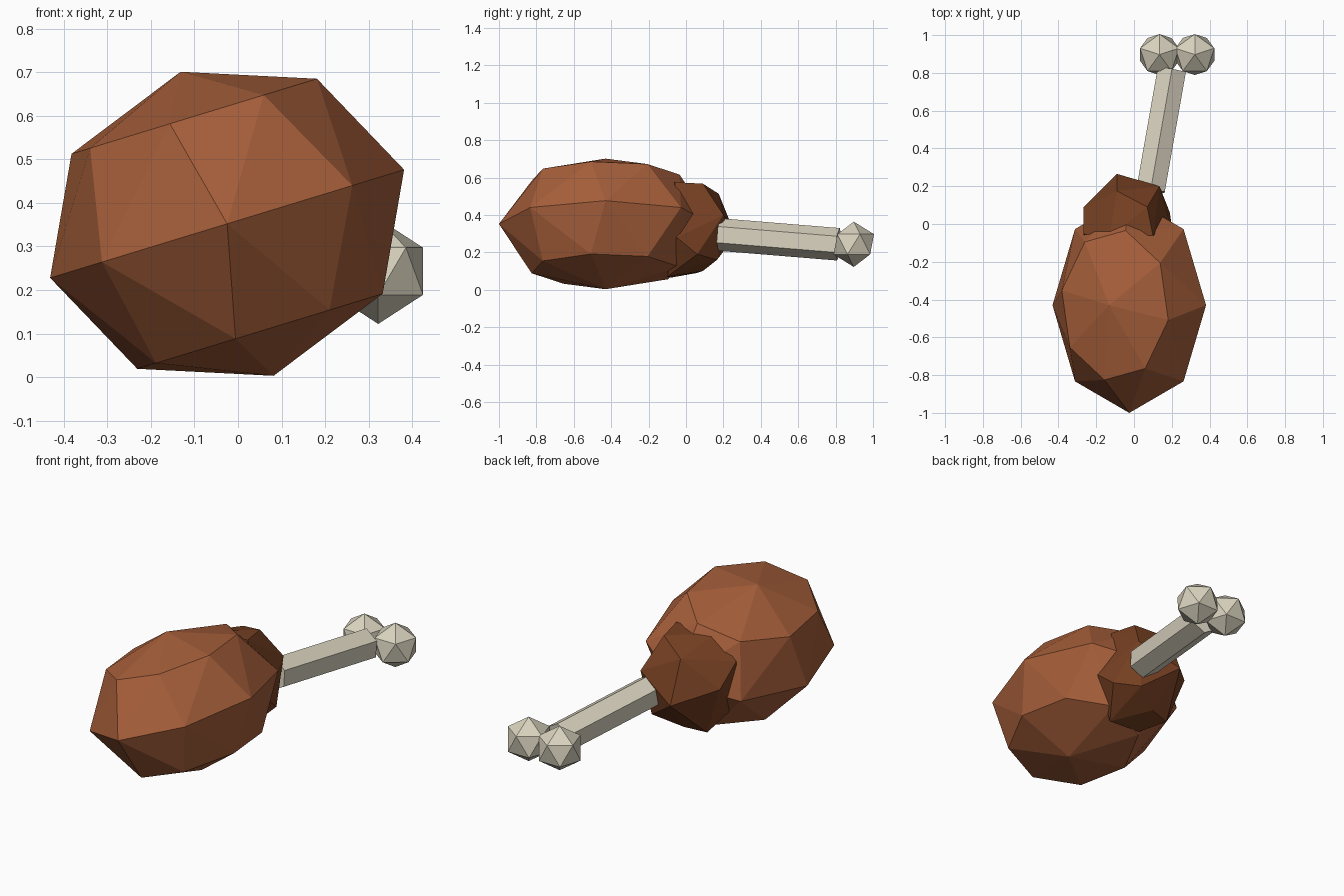
import bpy
import bmesh
from math import cos, sin, radians, pi
from mathutils import Matrix, Vector

cube = bpy.data.objects.get("Cube")
if cube:
    bpy.data.objects.remove(cube, do_unlink=True)


def make_material(name, color):
    mat = bpy.data.materials.new(name)
    mat.use_nodes = True
    mat.diffuse_color = (*color, 1)
    node = next(n for n in mat.node_tree.nodes if n.type == "BSDF_PRINCIPLED")
    node.inputs["Base Color"].default_value = (*color, 1)
    return mat


def finish(bm, name, mat):
    bmesh.ops.recalc_face_normals(bm, faces=bm.faces)
    mesh = bpy.data.meshes.new(name)
    bm.to_mesh(mesh)
    bm.free()
    mesh.materials.append(mat)
    obj = bpy.data.objects.new(name, mesh)
    bpy.context.collection.objects.link(obj)
    return obj


def hull(name, points, mat):
    bm = bmesh.new()
    verts = [bm.verts.new(p) for p in points]
    result = bmesh.ops.convex_hull(bm, input=verts)
    loose = [v for v in bm.verts if not v.link_faces]
    bmesh.ops.delete(bm, geom=loose, context="VERTS")
    return finish(bm, name, mat)


roast = make_material("roast brown", (0.376, 0.112, 0.042))
dark = make_material("dark brown", (0.181, 0.051, 0.016))
bone = make_material("bone cream", (0.69, 0.645, 0.515))

# Main meat: eight-sided faceted ellipsoid, upper and lower rings twisted
place = (Matrix.Translation((-0.025, -0.43, 0.352))
         @ Matrix.Rotation(radians(-17), 4, "Y")
         @ Matrix.Diagonal((0.425, 0.57, 0.365, 1)))
points = [Vector((0, 0, 1)), Vector((0, 0, -1))]
for lat, twist in ((-45, -11.25), (0, 0), (45, -11.25)):
    for i in range(8):
        a, b = radians(45 * i + twist), radians(lat)
        points.append(Vector((cos(a) * cos(b), sin(a) * cos(b), sin(b))))
hull("meat_body", [place @ p for p in points], roast)

# Darker lump of meat where the bone enters
lump = [
    (-0.09, 0.175, 0.513), (0.07, 0.09, 0.567), (0.10, -0.06, 0.575),
    (-0.13, -0.07, 0.57), (-0.267, -0.053, 0.46), (-0.267, 0.09, 0.36),
    (-0.09, 0.265, 0.29), (0.135, 0.20, 0.40), (0.205, -0.05, 0.28),
    (0.19, 0.06, 0.19), (0.09, 0.166, 0.16), (-0.05, 0.09, 0.10),
    (-0.17, 0.06, 0.09), (-0.10, -0.08, 0.065), (0.08, -0.10, 0.07),
    (-0.24, -0.10, 0.20),
]
hull("meat_end", lump, dark)

# Bone shaft: six-sided prism with an edge on top
start, end = Vector((0.088, 0.18, 0.295)), Vector((0.2, 0.815, 0.243))
axis = (end - start).normalized()
side = axis.cross(Vector((0, 0, 1))).normalized()
up = side.cross(axis)
shaft = [c + 0.087 * (side * sin(i * pi / 3) + up * cos(i * pi / 3))
         for c in (start, end) for i in range(6)]
hull("bone_shaft", shaft, bone)

# Two knobs at the end of the bone
for name, x in (("right_knob", 0.135), ("left_knob", 0.322)):
    bm = bmesh.new()
    bmesh.ops.create_icosphere(
        bm, subdivisions=1, radius=0.121,
        matrix=Matrix.Translation((x, 0.897, 0.243))
        @ Matrix.Rotation(radians(18), 4, "Z"))
    finish(bm, name, bone)
